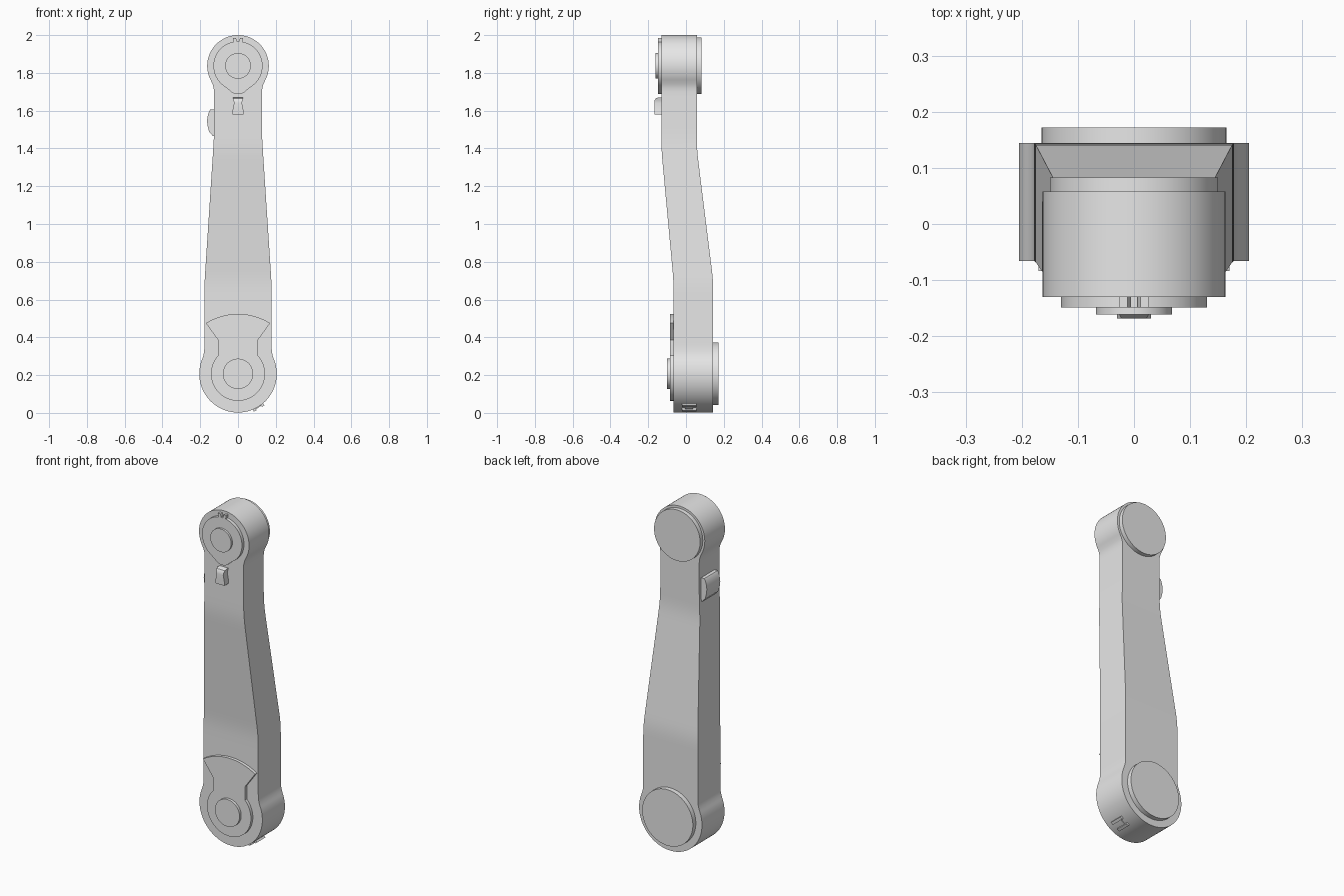
import bpy, bmesh, math

cube = bpy.data.objects.get("Cube")
if cube:
    bpy.data.objects.remove(cube, do_unlink=True)

grey = bpy.data.materials.new("light_grey")
grey.use_nodes = True
colour = (0.8, 0.8, 0.8, 1)
grey.diffuse_color = colour
grey.node_tree.nodes["Principled BSDF"].inputs["Base Color"].default_value = colour

LOW, HIGH = 0.207, 1.837          # hub axis heights
LOW_R, HIGH_R = 0.205, 0.163      # hub radii


def finish(name, bm):
    bmesh.ops.remove_doubles(bm, verts=bm.verts, dist=1e-5)
    bmesh.ops.recalc_face_normals(bm, faces=bm.faces)
    mesh = bpy.data.meshes.new(name)
    bm.to_mesh(mesh)
    bm.free()
    mesh.materials.append(grey)
    obj = bpy.data.objects.new(name, mesh)
    bpy.context.collection.objects.link(obj)
    bpy.ops.object.select_all(action='DESELECT')
    obj.select_set(True)
    bpy.context.view_layer.objects.active = obj
    bpy.ops.object.shade_smooth_by_angle(angle=math.radians(25))
    return obj


def plate(name, outline, y0, y1):
    """Extrude an (x, z) outline along y."""
    bm = bmesh.new()
    face = bm.faces.new([bm.verts.new((x, y0, z)) for x, z in outline])
    side = bmesh.ops.extrude_face_region(bm, geom=[face])["geom"]
    bmesh.ops.translate(bm, vec=(0, y1 - y0, 0),
                        verts=[v for v in side if isinstance(v, bmesh.types.BMVert)])
    return finish(name, bm)


def loft(name, rows):
    """Stack rectangles given as (z, half width, front y, back y)."""
    bm = bmesh.new()
    rings = [[bm.verts.new(p) for p in ((-w, f, z), (w, f, z), (w, b, z), (-w, b, z))]
             for z, w, f, b in rows]
    for a, b in zip(rings, rings[1:]):
        for i in range(4):
            j = (i + 1) % 4
            bm.faces.new((a[i], a[j], b[j], b[i]))
    bm.faces.new(rings[0])
    bm.faces.new(rings[-1])
    bmesh.ops.dissolve_degenerate(bm, dist=1e-5, edges=bm.edges)
    return finish(name, bm)


def arc(radius, start, end, zc, n=48):
    angles = [math.radians(start + (end - start) * i / n) for i in range(n + 1)]
    return [(radius * math.cos(a), zc + radius * math.sin(a)) for a in angles]


def disc(name, radius, zc, y0, y1):
    return plate(name, arc(radius, 0, 360, zc, 96)[:-1], y0, y1)


def mirrored(half):
    """Close a right-hand half outline by mirroring it in x."""
    return half + [(-x, z) for x, z in reversed(half) if abs(x) > 1e-5]


def ramp(z, z0, z1, a, b):
    """Linear change from a to b with softened ends."""
    total = 0
    for i in range(-4, 5):
        t = (z + i * 0.012 - z0) / (z1 - z0)
        total += a + (b - a) * min(1, max(0, t))
    return total / 9


# Arm body: both hubs and the cranked, tapering link in one skin
low_end = math.degrees(math.acos(0.19 / LOW_R))
high_start = -math.degrees(math.acos(0.145 / HIGH_R))
half = arc(LOW_R, -90, low_end, LOW)
half += [(0.184, 0.302), (0.179, 0.325)]
for i in range(49):
    z = 0.36 + i * (1.70 - 0.36) / 48
    half.append((ramp(z, 0.68, 1.46, 0.178, 0.127), z))
half += [(0.129, 1.722), (0.135, 1.742)]
half += arc(HIGH_R, high_start, 90, HIGH)
loft("arm_body", [(z, max(x, 0.0005),
                   ramp(z, 0.70, 1.39, -0.066, -0.13),
                   ramp(z, 0.70, 1.39, 0.144, 0.058)) for x, z in half])

# Back caps
disc("upper_back_cap", 0.15, HIGH, 0.05, 0.083)
disc("lower_back_cap", 0.165, LOW, 0.13, 0.172)

# Front pivots
disc("upper_pivot", 0.068, HIGH, -0.13, -0.161)
disc("lower_pivot", 0.08, LOW, -0.06, -0.1)

# Upper teardrop cover with its two locating tabs
tip = [(0, -0.15), (0.02, -0.147), (0.036, -0.138), (0.055, -0.121)]
half = [(x, HIGH + z) for x, z in tip] + arc(0.13, -52, 90, HIGH)
plate("upper_cover", mirrored(half), -0.12, -0.149)
for side, label in ((-1, "right"), (1, "left")):
    tab = [(0.006, 1.95), (0.006, 1.972), (0.012, 1.986), (0.026, 1.986), (0.022, 1.95)]
    plate(label + "_cover_tab", [(side * x, z) for x, z in tab], -0.12, -0.149)

# Lower cover: round below, necked, then fanned out
half = arc(0.143, -90, 43, LOW)
half += [(0.105, 0.32), (0.105, 0.385), (0.17, 0.475)]
half += arc(0.317, 57.6, 90, LOW, 24)[1:]
plate("lower_cover", mirrored(half), -0.055, -0.084)

# Front latch
loft("front_latch", [(z, w, f, -0.12) for z, w, f in (
    (1.58, 0.03, -0.168), (1.605, 0.028, -0.168), (1.64, 0.021, -0.168),
    (1.655, 0.024, -0.166), (1.665, 0.027, -0.16), (1.67, 0.028, -0.148))])

# Side button
plate("side_button", [(-0.115, 1.605), (-0.147, 1.605), (-0.153, 1.598),
                      (-0.161, 1.57), (-0.164, 1.545), (-0.161, 1.52),
                      (-0.153, 1.488), (-0.132, 1.465), (-0.115, 1.465)], -0.085, 0.04)

# Ribbed stop under the lower hub
for label, angle, top in (("first", -65, 0.217), ("second", -52, 0.217)):
    wide = 2.2
    outline = arc(0.195, angle - wide, angle + wide, LOW, 2)
    outline += arc(top, angle + wide, angle - wide, LOW, 2)
    plate(label + "_stop_rib", outline, -0.022, 0.055)
base = arc(0.195, -65, -52, LOW, 6) + arc(0.209, -52, -65, LOW, 6)
plate("stop_base", base, -0.005, 0.038)
